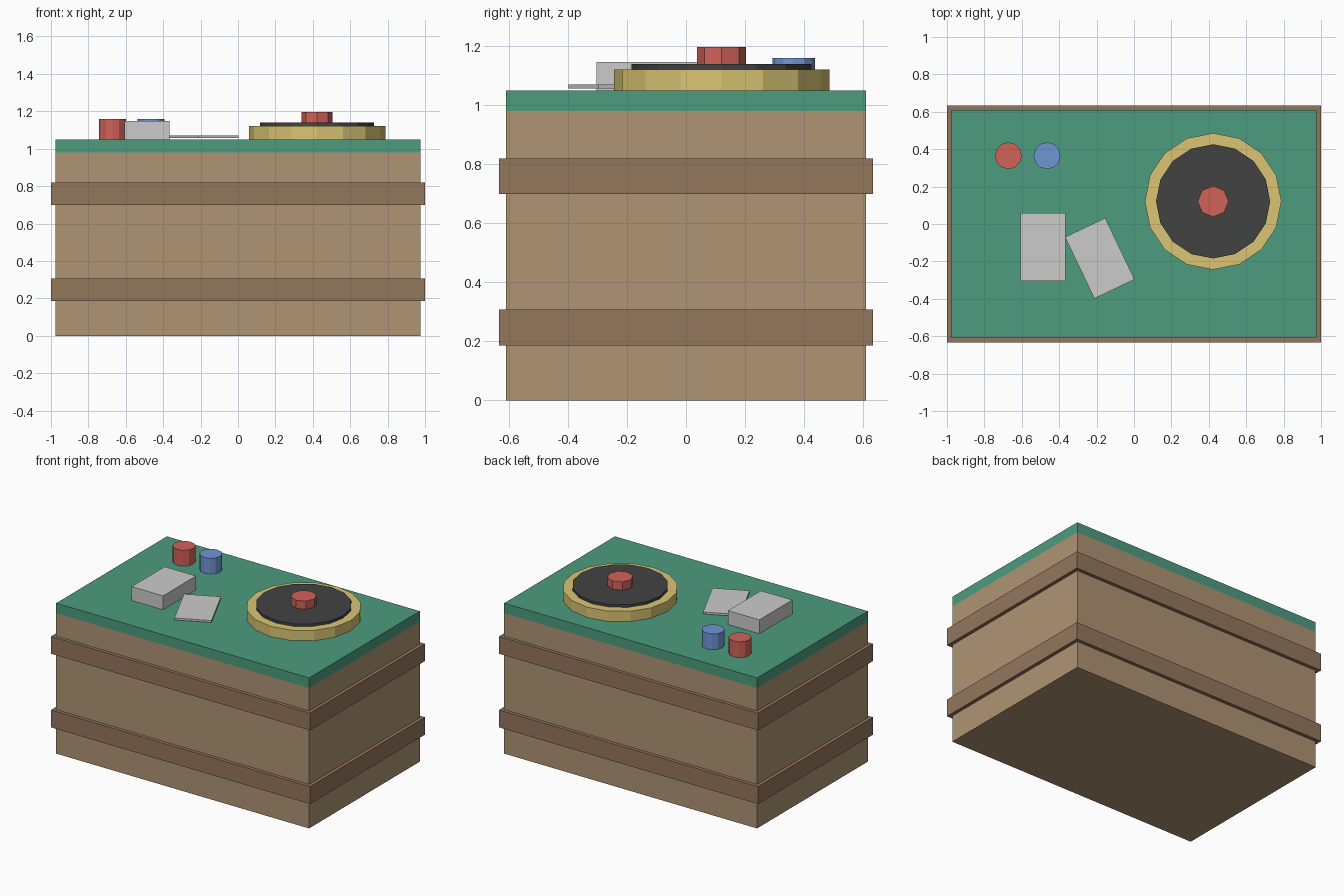
import bpy, bmesh, math
from mathutils import Matrix

if "Cube" in bpy.data.objects:
    bpy.data.objects.remove(bpy.data.objects["Cube"])


def material(name, rgb):
    m = bpy.data.materials.new(name)
    m.diffuse_color = (*[(c / 255) ** 2.2 for c in rgb], 1)
    m.use_nodes = True
    m.node_tree.nodes["Principled BSDF"].inputs["Base Color"].default_value = m.diffuse_color
    return m


WOOD = material("wood", (173, 146, 115))
DARK_WOOD = material("dark_wood", (146, 118, 93))
GREEN = material("green", (78, 155, 127))
YELLOW = material("yellow", (217, 196, 115))
BLACK = material("black", (68, 68, 68))
RED = material("red", (207, 98, 90))
BLUE = material("blue", (112, 148, 210))


def finish(name, bm, mat):
    me = bpy.data.meshes.new(name)
    bm.to_mesh(me)
    bm.free()
    ob = bpy.data.objects.new(name, me)
    bpy.context.collection.objects.link(ob)
    if mat:
        me.materials.append(mat)
    return ob


def box(name, x, y, sx, sy, z0, z1, mat=None, turn=0):
    bm = bmesh.new()
    bmesh.ops.create_cube(bm, size=1, matrix=Matrix.Diagonal((sx, sy, z1 - z0, 1)))
    ob = finish(name, bm, mat)
    ob.location = (x, y, (z0 + z1) / 2)
    ob.rotation_euler.z = math.radians(turn)
    return ob


def disc(name, x, y, r, z0, z1, sides, mat):
    bm = bmesh.new()
    bmesh.ops.create_cone(bm, cap_ends=True, segments=sides, radius1=r, radius2=r, depth=z1 - z0)
    ob = finish(name, bm, mat)
    ob.location = (x, y, (z0 + z1) / 2)
    return ob


# Wooden crate body with two surrounding bands and a green top
box("crate_body", 0, 0, 1.952, 1.22, 0, 0.98, WOOD)
box("lower_band", 0, 0, 2, 1.268, 0.186, 0.307, DARK_WOOD)
box("upper_band", 0, 0, 2, 1.268, 0.70, 0.82, DARK_WOOD)
box("top_panel", 0, 0, 1.952, 1.22, 0.978, 1.05, GREEN)

# Turntable: ring, platter and centre knob
TX, TY = 0.423, 0.121
disc("dial_ring", TX, TY, 0.365, 1.05, 1.122, 16, YELLOW)
disc("dial_plate", TX, TY, 0.305, 1.122, 1.14, 16, BLACK)
disc("dial_knob", TX, TY, 0.083, 1.14, 1.197, 8, RED)

# Two round buttons
for name, x, mat in (("red_button", -0.672, RED), ("blue_button", -0.465, BLUE)):
    disc(name, x, 0.365, 0.072, 1.05, 1.16, 12, mat)

# Grey block and thin card lying beside it
box("grey_block", -0.487, -0.122, 0.242, 0.364, 1.05, 1.147)
box("thin_card", -0.183, -0.183, 0.238, 0.364, 1.056, 1.07, turn=25.5)
